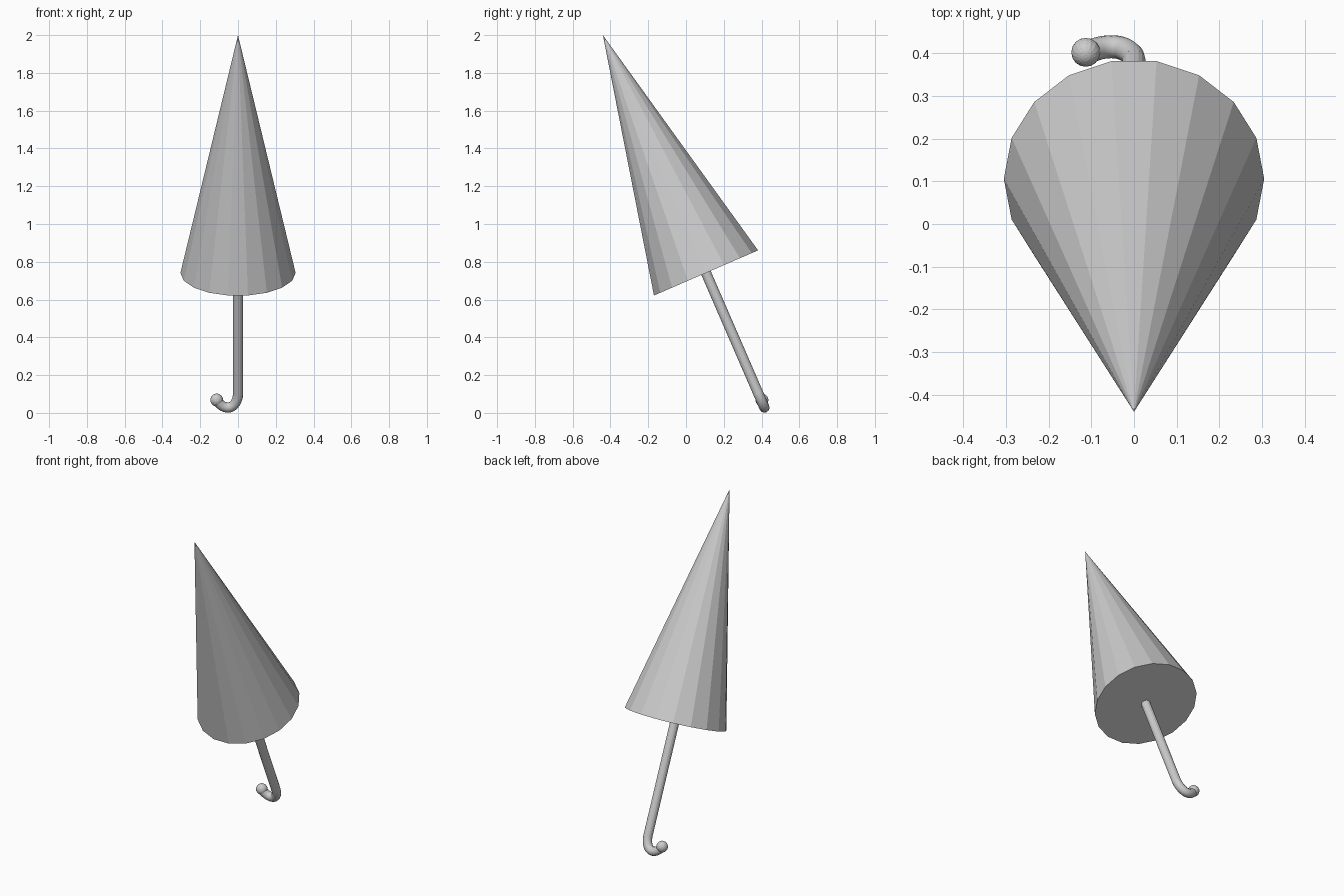
import bpy, bmesh
from math import radians, sin, cos, tau
from mathutils import Matrix

if "Cube" in bpy.data.objects:
    bpy.data.objects.remove(bpy.data.objects["Cube"])

# Shared frame: origin at the canopy base, local z along the tilted axis
FRAME = Matrix.Translation((0, 0.106, 0.741)) @ Matrix.Rotation(radians(23.45), 4, 'X')
ROD = 0.027


def add_mesh(name, bm):
    bmesh.ops.recalc_face_normals(bm, faces=bm.faces)
    mesh = bpy.data.meshes.new(name)
    bm.to_mesh(mesh)
    bm.free()
    obj = bpy.data.objects.new(name, mesh)
    obj.matrix_world = FRAME
    bpy.context.collection.objects.link(obj)
    return obj


# Closed canopy: 18-sided flat-shaded cone with a capped base
bm = bmesh.new()
ring = [bm.verts.new((0.305 * cos(i * tau / 18), 0.305 * sin(i * tau / 18), 0)) for i in range(18)]
apex = bm.verts.new((0, 0, 1.372))
bm.faces.new(ring)
for i in range(18):
    bm.faces.new((ring[i], ring[(i + 1) % 18], apex))
add_mesh("canopy", bm)

# Straight shaft
bm = bmesh.new()
bmesh.ops.create_cone(bm, cap_ends=True, segments=16, radius1=ROD, radius2=ROD,
                      depth=0.72, matrix=Matrix.Translation((0, 0, -0.34)))
add_mesh("shaft", bm)

# Hooked handle: bevelled curve
curve = bpy.data.curves.new("handle_hook", 'CURVE')
curve.dimensions = '3D'
curve.bevel_depth = ROD
curve.bevel_resolution = 4
curve.resolution_u = 8
curve.use_fill_caps = True
spline = curve.splines.new('BEZIER')
spline.bezier_points.add(2)
hook = [((0, -0.697), (0, 0.04)),
        ((-0.052, -0.777), (0.030, 0)),
        ((-0.113, -0.735), (0.015, -0.020))]
for p, ((x, z), (dx, dz)) in zip(spline.bezier_points, hook):
    p.co = (x, 0, z)
    p.handle_left = (x + dx, 0, z + dz)
    p.handle_right = (x - dx, 0, z - dz)
hook_obj = bpy.data.objects.new("handle_hook", curve)
hook_obj.matrix_world = FRAME
bpy.context.collection.objects.link(hook_obj)

# Ball on the end of the hook
bm = bmesh.new()
bmesh.ops.create_uvsphere(bm, u_segments=16, v_segments=12, radius=0.034,
                          matrix=Matrix.Translation((-0.113, 0.004, -0.735)))
add_mesh("handle_tip", bm)
